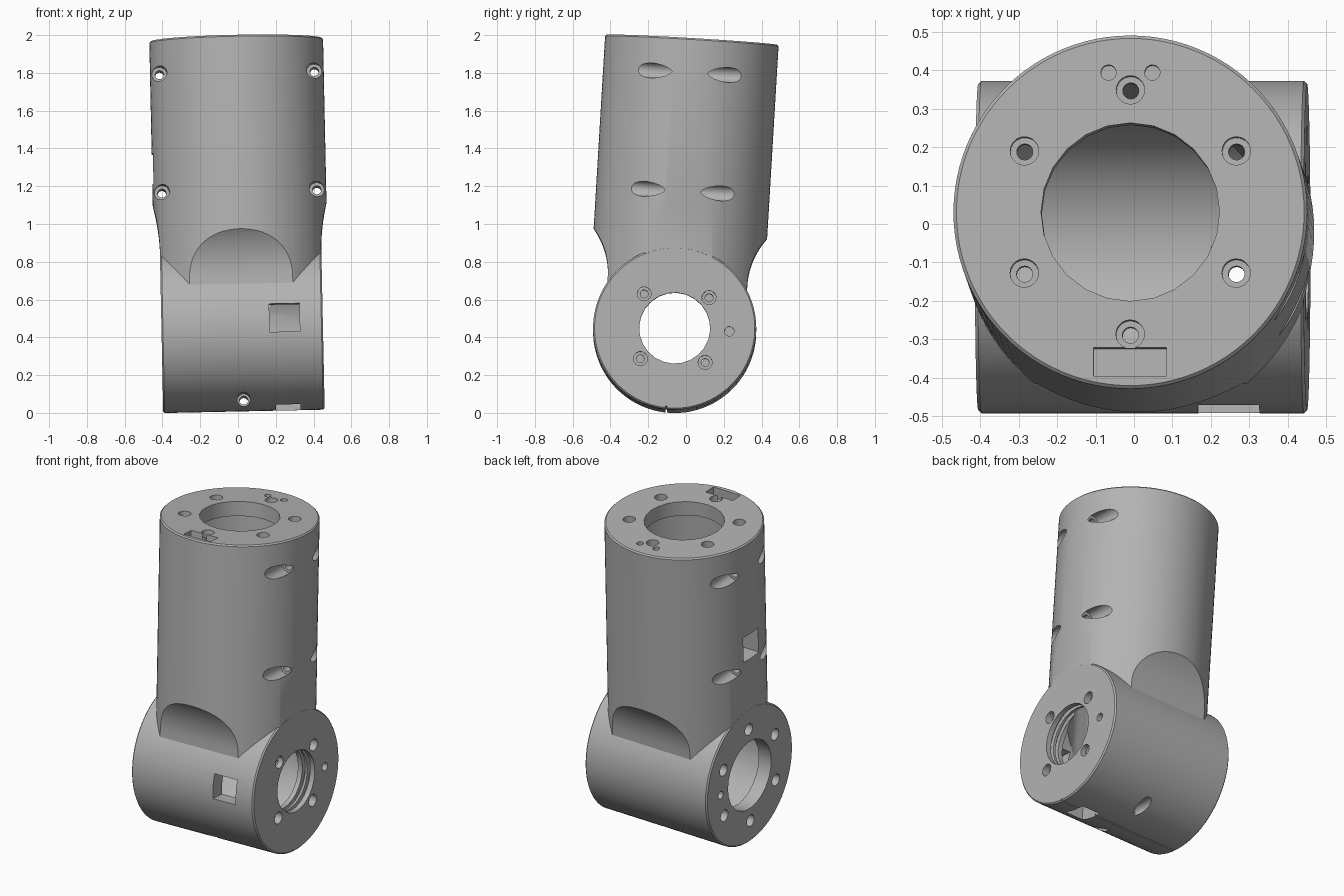
import bpy, bmesh
from math import radians, sin, cos, acos, pi
from mathutils import Matrix, Vector

cube = bpy.data.objects.get("Cube")
if cube:
    bpy.data.objects.remove(cube)

grey = bpy.data.materials.new("grey_metal")
grey.use_nodes = True
grey.diffuse_color = (0.45, 0.45, 0.45, 1)
grey.node_tree.nodes["Principled BSDF"].inputs["Base Color"].default_value = (0.45, 0.45, 0.45, 1)


def add_object(name, bm):
    bmesh.ops.recalc_face_normals(bm, faces=bm.faces)
    mesh = bpy.data.meshes.new(name)
    bm.to_mesh(mesh)
    bm.free()
    mesh.materials.append(grey)
    ob = bpy.data.objects.new(name, mesh)
    bpy.context.collection.objects.link(ob)
    return ob


def cylinder(name, r, start, end, sides=24, chamfer=0.0):
    """Solid cylinder between two points, optionally with a chamfered rim at both ends."""
    start, end = Vector(start), Vector(end)
    axis = end - start
    turn = axis.to_track_quat('Z', 'Y').to_matrix().to_4x4()
    bm = bmesh.new()
    bmesh.ops.create_cone(bm, cap_ends=True, segments=sides, radius1=r, radius2=r, depth=axis.length,
                          matrix=Matrix.Translation((start + end) / 2) @ turn)
    if chamfer:
        rim = [e for e in bm.edges if any(len(f.verts) > 4 for f in e.link_faces)]
        bmesh.ops.bevel(bm, geom=rim, offset=chamfer, segments=1, affect='EDGES')
    return add_object(name, bm)


def box(name, centre, size):
    bm = bmesh.new()
    bmesh.ops.create_cube(bm, size=1, matrix=Matrix.Translation(centre) @ Matrix.Diagonal((*size, 1)))
    return add_object(name, bm)


def combine(target, tool, operation='DIFFERENCE'):
    mod = target.modifiers.new("cut", 'BOOLEAN')
    mod.object, mod.operation, mod.solver = tool, operation, 'EXACT'
    graph = bpy.context.evaluated_depsgraph_get()
    mesh = bpy.data.meshes.new_from_object(target.evaluated_get(graph))
    target.modifiers.clear()
    target.data = mesh
    bpy.data.objects.remove(tool)


def neck_profile(half, radius, base, along_x):
    """Prism whose sides flare outward on an arc above the neck."""
    last = acos(1 - (0.5 - half) / radius)
    side = [(half, -0.1)]
    for i in range(13):
        a = last * i / 12
        side.append((half + radius * (1 - cos(a)), base + radius * sin(a)))
    side.append((0.5, 1.7))
    outline = side + [(-u, z) for u, z in reversed(side)]
    bm = bmesh.new()
    verts = [bm.verts.new((-1, u, z) if along_x else (u, -1, z)) for u, z in outline]
    face = bm.faces.new(verts)
    moved = bmesh.ops.extrude_face_region(bm, geom=[face])["geom"]
    shift = (2, 0, 0) if along_x else (0, 2, 0)
    bmesh.ops.translate(bm, vec=shift, verts=[v for v in moved if isinstance(v, bmesh.types.BMVert)])
    return add_object("neck_profile", bm)


TOP, END = 1.538, 0.4275

# Upper tube with a relieved neck, joined to the cross tube
housing = cylinder("joint_housing", 0.46, (0, 0, 0), (0, 0, TOP), 96, 0.008)
combine(housing, neck_profile(0.37, 0.39, 0.26, True), 'INTERSECT')
combine(housing, neck_profile(0.427, 1.0, 0.41, False), 'INTERSECT')
combine(housing, cylinder("cross_tube", 0.432, (-END, 0, 0), (END, 0, 0), 96, 0.008), 'UNION')


def drill(r, start, end, sides=24):
    combine(housing, cylinder("drill", r, start, end, sides))


def slot(centre, size):
    combine(housing, box("slot", centre, size))


# Hollow interior and the bores
drill(0.345, (0, 0, 0), (0, 0, TOP - 0.09), 48)
drill(0.34, (-0.34, 0, 0), (0.31, 0, 0), 48)
drill(0.232, (0, 0, 1.3), (0, 0, TOP + 0.1), 24)
drill(0.217, (-0.6, 0, 0), (-0.2, 0, 0), 24)
drill(0.188, (0.2, 0, 0), (0.6, 0, 0), 24)
for ring in (0.385, 0.35):
    drill(0.215, (ring - 0.01, 0, 0), (ring + 0.01, 0, 0), 32)


def screw_hole(centre, outward):
    """Counterbored hole through a flange."""
    c, n = Vector(centre), Vector(outward)
    drill(0.037, c - n * 0.045, c + n * 0.05, 20)
    drill(0.021, c - n * 0.15, c + n * 0.05, 16)


# Flange screws
for i in range(6):
    a = pi / 6 + i * pi / 3
    screw_hole((0.318 * cos(a), 0.318 * sin(a), TOP), (0, 0, 1))
    screw_hole((-END, 0.298 * cos(a), 0.298 * sin(a)), (-1, 0, 0))
for i in range(4):
    a = pi / 4 + i * pi / 2
    screw_hole((END, 0.243 * cos(a), 0.243 * sin(a)), (1, 0, 0))

# Locating pin holes
for x in (-0.057, 0.057):
    drill(0.02, (x, 0.363, TOP - 0.03), (x, 0.363, TOP + 0.05), 16)
for s in (-1, 1):
    drill(0.025, (s * (END - 0.05), 0.29, 0), (s * (END + 0.05), 0.29, 0), 16)

# Clamp screws passing across the tube walls
for x, z in [(s * 0.41, h) for s in (-1, 1) for h in (0.727, 1.355)] + [(0, -0.38)]:
    r = 0.04 if x else 0.034
    for s in (-1, 1):
        drill(r, (x, s * 0.09, z), (x, s * 0.6, z), 20)
    drill(0.023, (x, -0.3, z), (x, 0.3, z), 16)

# Cable windows, bottom notch, clamp slit and top pocket
slot((0.225, -0.4, 0.035), (0.16, 0.24, 0.15))
slot((-0.4, 0, 0.86), (0.24, 0.15, 0.16))
slot((0.235, -0.06, -0.4), (0.13, 0.16, 0.2))
slot((0, -0.02, -0.43), (1, 0.008, 0.03))
slot((0, -0.39, TOP), (0.19, 0.075, 0.14))

# Smooth round walls, crisp edges, slight lean
bpy.ops.object.select_all(action='DESELECT')
housing.select_set(True)
bpy.context.view_layer.objects.active = housing
bpy.ops.object.shade_smooth_by_angle(angle=radians(25))
housing.rotation_euler = (radians(-3.4), radians(-1.2), 0)
housing.location = (0.0225, -0.06, 0.44)
